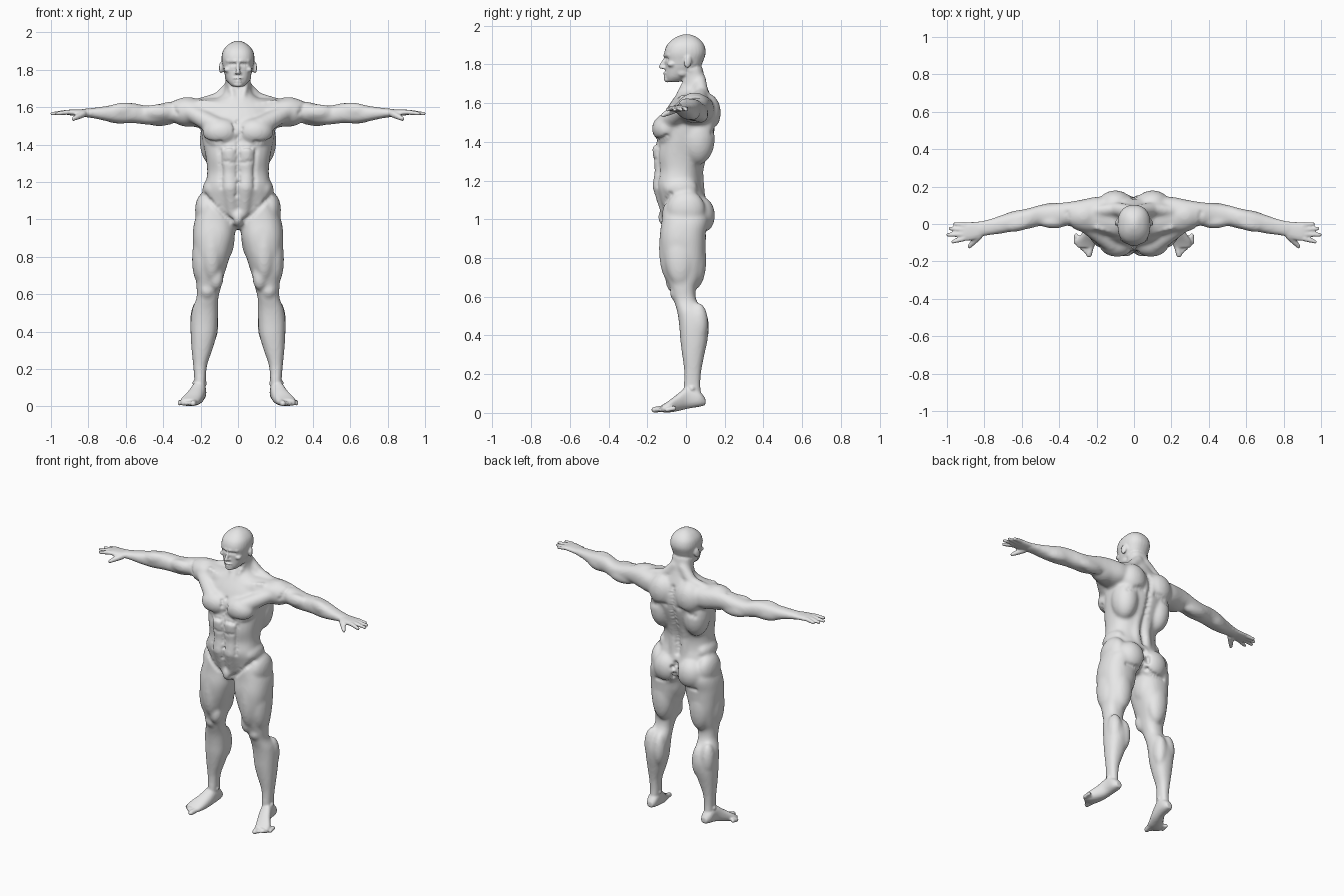
import bpy
import bmesh
import math
from mathutils import Matrix, Vector, Euler, kdtree

cube = bpy.data.objects.get("Cube")
if cube:
    bpy.data.objects.remove(cube, do_unlink=True)

SIDES = (1, -1)

# One unit ball, reused for every muscle
bm = bmesh.new()
bmesh.ops.create_icosphere(bm, subdivisions=3, radius=1)
BALL_POINTS = [vert.co.copy() for vert in bm.verts]
BALL_FACES = [[vert.index for vert in face.verts] for face in bm.faces]
bm.free()


def add(shape, points, faces):
    """Append one closed volume to a (points, faces) pair."""
    offset = len(shape[0])
    shape[0].extend(points)
    shape[1].extend([index + offset for index in face] for face in faces)


def refine(rows, steps=4):
    """Smooth curve through the rows of a loft."""
    rows = [Vector(row) for row in rows]
    result = []
    for i in range(len(rows) - 1):
        before, start = rows[max(i - 1, 0)], rows[i]
        end, after = rows[i + 1], rows[min(i + 2, len(rows) - 1)]
        for step in range(steps):
            t = step / steps
            bend = (end - before) * t + (before * 2 - start * 5 + end * 4 - after) * t ** 2
            bend += (start * 3 - before - end * 3 + after) * t ** 3
            result.append(start + bend / 2)
    return result + [rows[-1]]


def loft(shape, axis, rows, sides=28, power=.85):
    """Mirrored tube; each row holds position, two limits across, two limits deep."""
    def soft(value):
        return math.copysign(abs(value) ** power, value)

    rows = refine(rows)
    points = []
    for along, low, high, front, back in rows:
        for i in range(sides):
            angle = math.tau * i / sides
            a = (low + high) / 2 + (high - low) / 2 * soft(math.cos(angle))
            b = (front + back) / 2 + (back - front) / 2 * soft(math.sin(angle))
            points.append({"X": (along, b, a), "Y": (a, along, b), "Z": (a, b, along)}[axis])
    last = (len(rows) - 1) * sides
    faces = [range(sides)[::-1], range(last, last + sides)]
    for ring in range(0, last, sides):
        for i in range(sides):
            j = (i + 1) % sides
            faces.append((ring + i, ring + j, ring + sides + j, ring + sides + i))
    for side in SIDES:
        add(shape, [(x * side, y, z) for x, y, z in points], faces)


def trunk(shape, rows):
    """Loft that is centred across the body."""
    loft(shape, "Z", [(z, -half, half, front, back) for z, half, front, back in rows])


def muscle(shape, center, radii, turn=(0, 0, 0)):
    """Mirrored ellipsoid, turned in degrees."""
    spin = Euler([math.radians(angle) for angle in turn]).to_matrix().to_4x4()
    place = Matrix.Translation(center) @ spin @ Matrix.Diagonal((*radii, 1))
    points = [place @ point for point in BALL_POINTS]
    for side in SIDES:
        add(shape, [(p.x * side, p.y, p.z) for p in points], BALL_FACES)


def strand(shape, points, radii, beads=6):
    """Mirrored rounded cord with a changing thickness."""
    for i in range(len(points) - 1):
        for bead in range(beads + 1):
            t = bead / beads
            radius = radii[i] + (radii[i + 1] - radii[i]) * t
            muscle(shape, Vector(points[i]).lerp(Vector(points[i + 1]), t), (radius,) * 3)


def fuse(shape, voxel, repeats):
    """Melt all overlapping volumes into one soft skin."""
    mesh = bpy.data.meshes.new("volumes")
    mesh.from_pydata(shape[0], [], shape[1])
    helper = bpy.data.objects.new("volumes", mesh)
    bpy.context.collection.objects.link(helper)
    melt = helper.modifiers.new("Melt", "REMESH")
    melt.mode = "VOXEL"
    melt.voxel_size = voxel
    soften = helper.modifiers.new("Soften", "SMOOTH")
    soften.factor = .5
    soften.iterations = repeats
    graph = bpy.context.evaluated_depsgraph_get()
    skin = bpy.data.meshes.new_from_object(helper.evaluated_get(graph))
    bpy.data.objects.remove(helper, do_unlink=True)
    bpy.data.meshes.remove(mesh)
    return skin


def crease(spots, normals, tree, points, radius, depth):
    """Mirrored groove pressed into the skin along a path."""
    weights = {}
    for side in SIDES:
        path = [Vector((x * side, y, z)) for x, y, z in points]
        for start, end in zip(path, path[1:] or path):
            count = int((end - start).length / radius * 2) + 1
            for i in range(count + 1):
                spot = tree.find(start.lerp(end, i / count))[0]
                for _, index, gap in tree.find_range(spot, radius * 2):
                    weight = math.exp(-(gap / radius) ** 2 * 1.5)
                    weights[index] = max(weight, weights.get(index, 0))
    for index, weight in weights.items():
        spots[index] -= normals[index] * depth * weight


# Base volumes: trunk with neck, arms, legs
flesh = ([], [])
trunk(flesh, [(.95, .05, -.07, .05), (1, .13, -.1, .09), (1.06, .185, -.125, .11),
              (1.12, .188, -.145, .1), (1.18, .176, -.16, .083), (1.25, .165, -.15, .083),
              (1.33, .172, -.16, .11), (1.42, .19, -.145, .14), (1.5, .2, -.13, .155),
              (1.57, .19, -.1, .15), (1.63, .14, -.06, .13), (1.67, .08, -.03, .115),
              (1.72, .07, -.01, .098), (1.79, .065, -.02, .085)])
loft(flesh, "X", [(.1, 1.5, 1.65, -.07, .14), (.2, 1.49, 1.645, -.05, .145),
                  (.28, 1.505, 1.648, -.04, .13), (.35, 1.52, 1.635, -.01, .118),
                  (.43, 1.508, 1.615, -.01, .11), (.5, 1.508, 1.61, -.01, .102),
                  (.56, 1.515, 1.622, -.025, .085), (.63, 1.513, 1.62, -.035, .07),
                  (.7, 1.525, 1.607, -.05, .05), (.77, 1.54, 1.597, -.06, .027),
                  (.84, 1.55, 1.59, -.07, .012)])
loft(flesh, "Z", [(1.08, .03, .19, -.12, .1), (1, .016, .23, -.125, .12),
                  (.92, .016, .242, -.135, .105), (.85, .03, .24, -.133, .1),
                  (.78, .05, .234, -.122, .095), (.7, .075, .226, -.1, .075),
                  (.64, .09, .222, -.08, .05), (.58, .105, .222, -.063, .055),
                  (.52, .106, .245, -.045, .093), (.45, .108, .254, -.035, .115),
                  (.38, .115, .253, -.03, .112), (.3, .138, .248, -.02, .095),
                  (.22, .165, .24, -.01, .08), (.14, .172, .234, -.012, .075),
                  (.06, .175, .235, -.02, .085)])

# Chest, shoulder and neck
muscle(flesh, center=(.09, -.1, 1.468), radii=(.1, .076, .076))
strand(flesh, [(.12, -.1, 1.5), (.25, -.01, 1.57)], radii=(.052, .045))
muscle(flesh, center=(.27, .045, 1.575), radii=(.1, .085, .08))
strand(flesh, [(.03, .07, 1.72), (.1, .08, 1.643), (.2, .07, 1.622)], radii=(.035, .038, .03))
strand(flesh, [(.015, -.065, 1.6), (.2, -.02, 1.632)], radii=(.014, .014))
strand(flesh, [(.058, .02, 1.77), (.015, -.055, 1.61)], radii=(.016, .014))
# Back
muscle(flesh, center=(.1, .11, 1.55), radii=(.09, .07, .1))
muscle(flesh, center=(.125, .06, 1.42), radii=(.08, .09, .14))
strand(flesh, [(.04, .09, 1.42), (.04, .055, 1.25), (.04, .06, 1.12)], radii=(.04, .035, .04))
# Belly, flank and groin
strand(flesh, [(.045, -.128, 1.36), (.045, -.12, 1.25), (.042, -.127, 1.17), (.03, -.1, 1.03)],
       radii=(.047, .042, .047, .03))
muscle(flesh, center=(.14, -.03, 1.16), radii=(.05, .09, .06))
muscle(flesh, center=(0, -.1, 1.01), radii=(.035, .045, .05))
# Buttock and hip
muscle(flesh, center=(.088, .07, 1.02), radii=(.092, .08, .1))
muscle(flesh, center=(.17, 0, 1.05), radii=(.06, .1, .1))
# Thigh: outer, front, teardrop, inner, back, then kneecap
muscle(flesh, center=(.19, -.03, .82), radii=(.055, .08, .17), turn=(0, -4, 0))
muscle(flesh, center=(.14, -.08, .85), radii=(.06, .06, .18))
muscle(flesh, center=(.117, -.065, .69), radii=(.04, .042, .07))
muscle(flesh, center=(.073, 0, .9), radii=(.055, .08, .12))
muscle(flesh, center=(.14, .05, .79), radii=(.07, .055, .15))
muscle(flesh, center=(.165, -.056, .622), radii=(.036, .028, .042))
# Calf: inner and outer
muscle(flesh, center=(.147, .07, .44), radii=(.042, .05, .11))
muscle(flesh, center=(.21, .065, .46), radii=(.046, .05, .11))
# Arm: front, back, then two forearm bellies
muscle(flesh, center=(.43, .012, 1.574), radii=(.085, .036, .042))
muscle(flesh, center=(.42, .078, 1.54), radii=(.1, .037, .042))
muscle(flesh, center=(.62, -.002, 1.583), radii=(.09, .037, .042), turn=(0, 6, -12))
muscle(flesh, center=(.64, .035, 1.555), radii=(.09, .035, .044), turn=(0, 0, -14))
core = fuse(flesh, voxel=.01, repeats=6)

# Fine volumes join the soft core: skull and jaw
fine = ([], [])
add(fine, [v.co.copy() for v in core.vertices], [list(p.vertices) for p in core.polygons])
bpy.data.meshes.remove(core)
trunk(fine, [(1.71, .03, -.098, -.03), (1.735, .054, -.105, .02), (1.78, .073, -.106, .07),
             (1.82, .082, -.108, .09), (1.86, .088, -.112, .102), (1.9, .081, -.098, .094),
             (1.93, .058, -.068, .07), (1.948, .03, -.035, .04), (1.955, .01, -.01, .015)])
muscle(fine, center=(0, -.096, 1.722), radii=(.025, .018, .016))
muscle(fine, center=(.052, -.02, 1.757), radii=(.018, .03, .022))
muscle(fine, center=(.055, -.075, 1.8), radii=(.022, .022, .014))
# Nose, nostrils, brow, lips, ears
strand(fine, [(0, -.108, 1.83), (0, -.131, 1.787)], radii=(.008, .011))
muscle(fine, center=(.011, -.117, 1.782), radii=(.009, .01, .008))
strand(fine, [(.012, -.106, 1.846), (.055, -.088, 1.848)], radii=(.012, .01))
muscle(fine, center=(0, -.108, 1.753), radii=(.024, .012, .006))
muscle(fine, center=(0, -.106, 1.741), radii=(.02, .012, .006))
muscle(fine, center=(.09, .01, 1.812), radii=(.01, .02, .033), turn=(-10, 0, 20))
# Palm, four fingers, thumb
loft(fine, "X", [(.8, 1.55, 1.59, -.062, .015), (.85, 1.553, 1.588, -.083, .012),
                 (.9, 1.557, 1.587, -.091, .008), (.925, 1.562, 1.582, -.088, .002)])
for knuckle, tip in [((.905, -.006), (.957, 0)), ((.915, -.031), (.982, -.024)),
                     ((.92, -.056), (.993, -.058)), ((.912, -.08), (.968, -.095))]:
    strand(fine, [(*knuckle, 1.573), (*tip, 1.566)], radii=(.0135, .0105))
strand(fine, [(.83, -.066, 1.563), (.862, -.1, 1.547), (.88, -.12, 1.537)],
       radii=(.019, .015, .011))
# Foot, ankle bones and toes
loft(fine, "Y", [(.1, .183, .222, .04, .075), (.07, .17, .24, .032, .11),
                 (.01, .172, .247, .022, .135), (-.04, .182, .272, .01, .1),
                 (-.09, .2, .305, .002, .062), (-.125, .213, .305, .004, .04)])
muscle(fine, center=(.205, .03, .125), radii=(.04, .022, .022))
for i in range(5):
    size = .017 if i == 0 else .0125
    strand(fine, [(.229 + .02 * i, -.11 + .012 * i, .024),
                  (.24 + .018 * i, -.163 + .016 * i, .016)], radii=(size, size - .001))
skin = fuse(fine, voxel=.0065, repeats=2)

# Grooves between the muscles and in the face
spots = [vertex.co.copy() for vertex in skin.vertices]
normals = [vertex.normal.copy() for vertex in skin.vertices]
tree = kdtree.KDTree(len(spots))
for index, spot in enumerate(spots):
    tree.insert(spot, index)
tree.balance()
for path, radius, depth in [
    ([(0, -.17, 1.55), (0, -.18, 1.12)], .012, .007),                          # midline
    ([(0, .19, 1.62), (0, .14, 1.4), (0, .1, 1.14)], .02, .012),               # spine
    ([(0, .15, 1.08), (0, .11, .95)], .016, .02),                              # cleft
    ([(.02, -.18, 1.4), (.1, -.17, 1.395), (.18, -.1, 1.43)], .014, .008),     # under chest
    ([(.01, -.18, 1.3), (.08, -.17, 1.31)], .012, .004),                       # belly row
    ([(.1, -.15, 1.37), (.095, -.15, 1.25), (.09, -.15, 1.17)], .014, .006),   # belly side
    ([(.18, -.08, 1.13), (.11, -.13, 1.06), (.04, -.12, .99)], .016, .009),    # groin
    ([(0, -.18, 1.2)], .009, .012),                                            # navel
    ([(.03, .12, .925), (.15, .11, .93)], .016, .008),                         # seat fold
    ([(.05, .18, 1.47), (.17, .15, 1.45)], .02, .006),                         # shoulder blade
    ([(.36, .06, 1.64), (.33, -.02, 1.57)], .016, .005),                       # shoulder edge
    ([(.016, -.108, 1.83), (.045, -.1, 1.828)], .01, .007),                    # eye socket
    ([(0, -.12, 1.747), (.024, -.11, 1.746)], .006, .005),                     # mouth
]:
    crease(spots, normals, tree, path, radius, depth)
skin.vertices.foreach_set("co", [value for spot in spots for value in spot])
skin.update()
skin.shade_smooth()

# Plain grey surface
grey = bpy.data.materials.new("light_grey")
grey.use_nodes = True
grey.diffuse_color = (.8, .8, .8, 1)
grey.node_tree.nodes["Principled BSDF"].inputs["Base Color"].default_value = grey.diffuse_color
skin.materials.clear()
skin.materials.append(grey)
body = bpy.data.objects.new("body", skin)
bpy.context.collection.objects.link(body)
